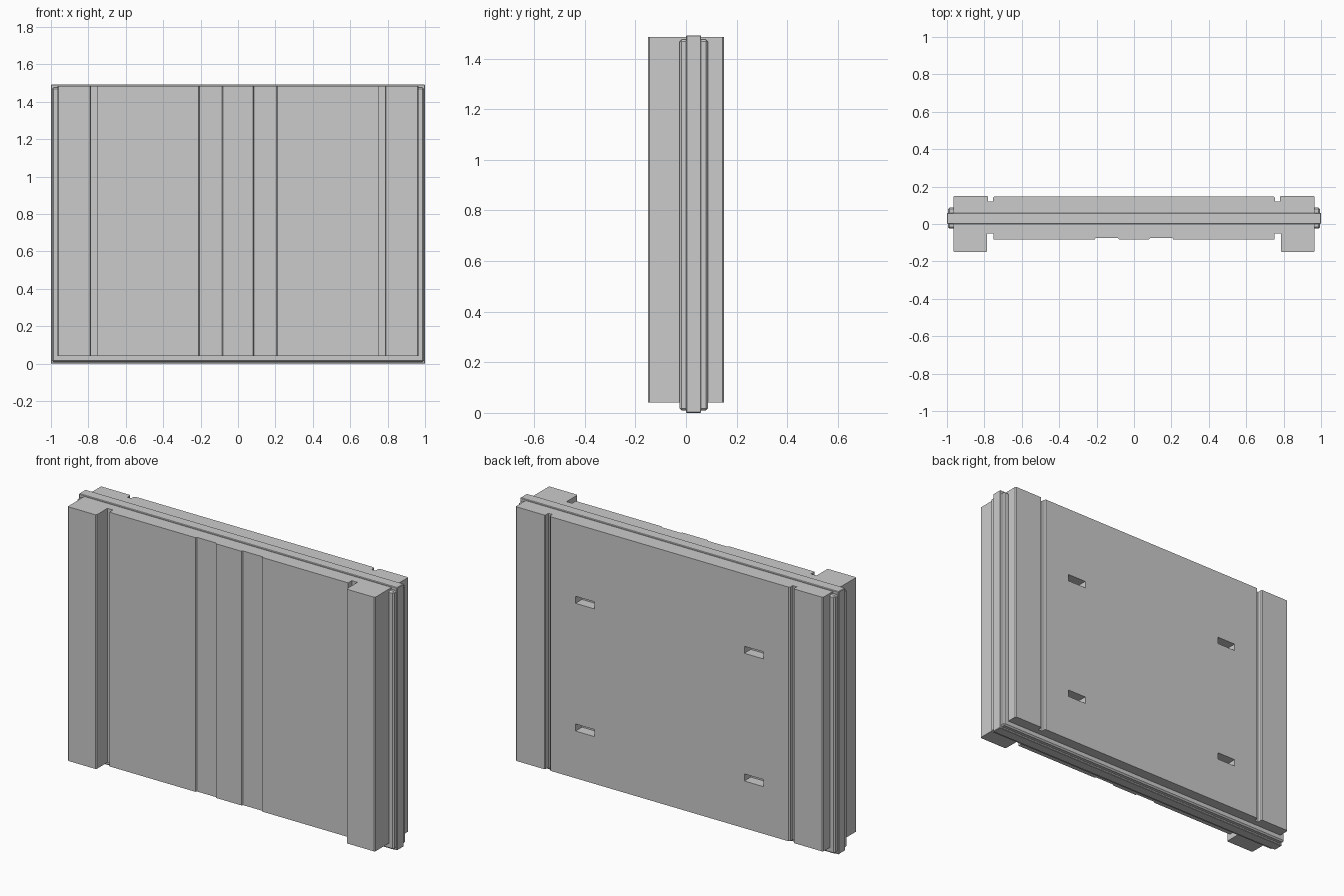
import bpy, bmesh

if "Cube" in bpy.data.objects:
    bpy.data.objects.remove(bpy.data.objects["Cube"])


def new_object(name, bm):
    bmesh.ops.recalc_face_normals(bm, faces=bm.faces)
    mesh = bpy.data.meshes.new(name)
    bm.to_mesh(mesh)
    bm.free()
    ob = bpy.data.objects.new(name, mesh)
    bpy.context.collection.objects.link(ob)
    return ob


def add_box(bm, lo, hi):
    verts = bmesh.ops.create_cube(bm, size=1)["verts"]
    for v in verts:
        v.co = [(a + b) / 2 + c * (b - a) for a, b, c in zip(lo, hi, v.co)]


def box(name, lo, hi, bevel):
    bm = bmesh.new()
    add_box(bm, lo, hi)
    ob = new_object(name, bm)
    mod = ob.modifiers.new("edge_bevel", 'BEVEL')
    mod.width = bevel
    mod.segments = 1
    return ob


# Wall body: right half of the plan outline, front centre to back centre
half = [(0.08, -0.083), (0.085, -0.075), (0.205, -0.075), (0.21, -0.083),
        (0.75, -0.083), (0.75, -0.05), (0.785, -0.05), (0.785, -0.145),
        (0.79, -0.15), (0.96, -0.15), (0.965, -0.145),
        (0.965, 0.145), (0.96, 0.15), (0.785, 0.15), (0.78, 0.145),
        (0.78, 0.12), (0.755, 0.12), (0.755, 0.14), (0.747, 0.148)]
outline = half + [(-x, y) for x, y in reversed(half)]
bm = bmesh.new()
face = bm.faces.new([bm.verts.new((x, y, 0.042)) for x, y in outline])
top = bmesh.ops.extrude_face_region(bm, geom=[face])["geom"]
bmesh.ops.translate(bm, vec=(0, 0, 1.443),
                    verts=[g for g in top if isinstance(g, bmesh.types.BMVert)])
body = new_object("wall_body", bm)

# Four lifting slots cut into the back
bm = bmesh.new()
for x in (-0.53, 0.53):
    for z in (0.33, 1.055):
        add_box(bm, (x - 0.06, 0.09, z - 0.02), (x + 0.06, 0.2, z + 0.02))
cutter = new_object("slot_cutter", bm)
cutter.hide_render = True
cutter.hide_set(True)
cut = body.modifiers.new("slots", 'BOOLEAN')
cut.operation = 'DIFFERENCE'
cut.solver = 'EXACT'
cut.object = cutter

# Stepped rim around the wall: wide band and narrow tongue
box("rim_band", (-0.995, -0.025, 0.01), (0.995, 0.087, 1.475), 0.008)
box("rim_tongue", (-1, 0, 0), (1, 0.06, 1.492), 0.003)
